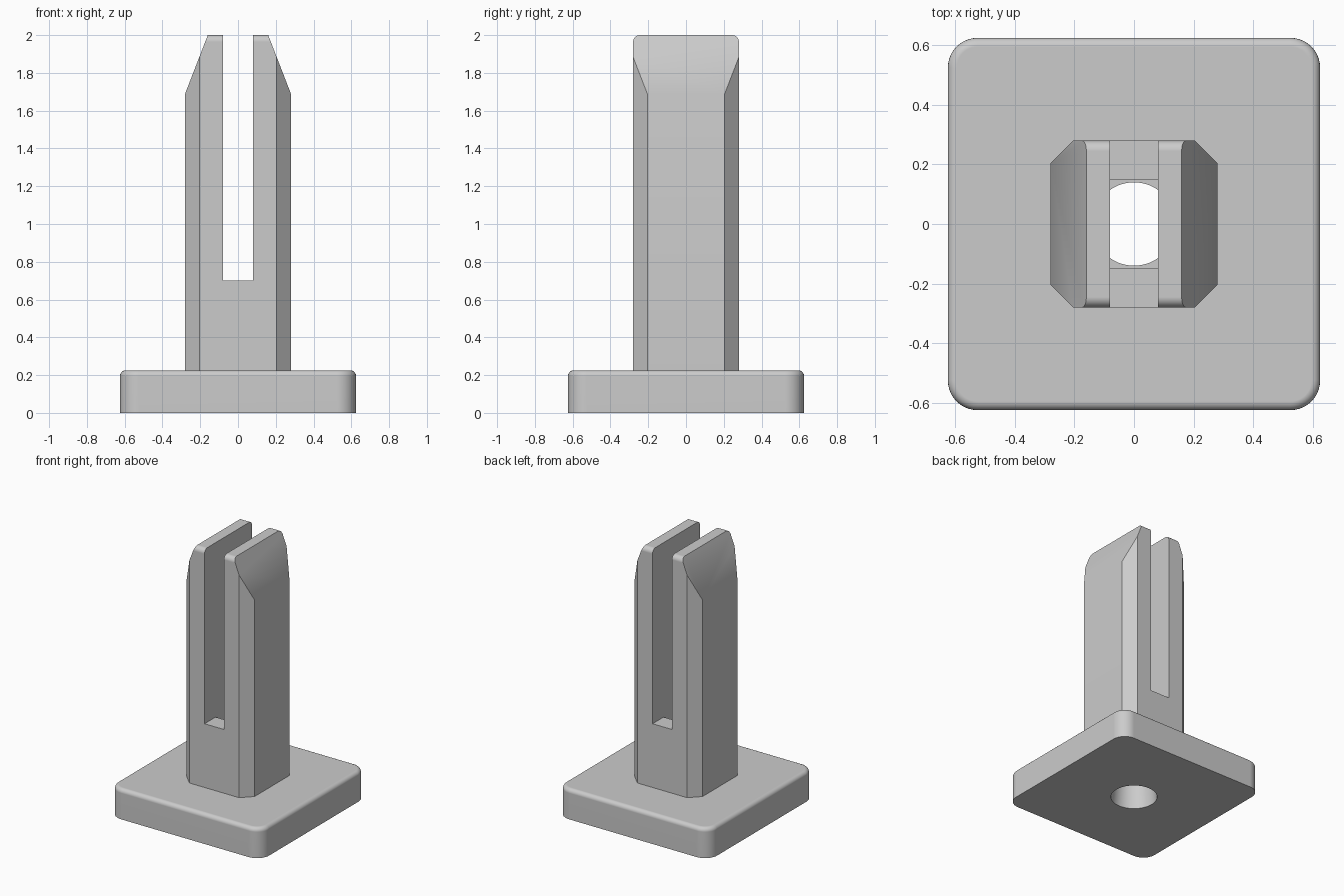
import bpy
import bmesh
from mathutils import Vector

default = bpy.data.objects.get("Cube")
if default:
    bpy.data.objects.remove(default, do_unlink=True)

PLATE_HALF, PLATE_TOP = 0.625, 0.225
POST_HALF, POST_FLAT, POST_TOP = 0.28, 0.205, 2.0
SLOT_HALF, SLOT_FLOOR, POCKET_HALF = 0.08, 0.70, 0.15

grey = bpy.data.materials.new("plain grey")
grey.use_nodes = True
colour = (0.6, 0.6, 0.6, 1)
grey.diffuse_color = colour
grey.node_tree.nodes["Principled BSDF"].inputs["Base Color"].default_value = colour


def prism(points, direction):
    """Extrude a closed outline along a direction."""
    bm = bmesh.new()
    face = bm.faces.new([bm.verts.new(p) for p in points])
    grown = bmesh.ops.extrude_face_region(bm, geom=[face])["geom"]
    bmesh.ops.translate(bm, vec=direction,
                        verts=[g for g in grown if isinstance(g, bmesh.types.BMVert)])
    bmesh.ops.recalc_face_normals(bm, faces=bm.faces)
    return bm


def bevel(bm, rule, width, segments):
    """Round the edges that satisfy a rule on their two end points."""
    edges = [e for e in bm.edges if rule(e.verts[0].co, e.verts[1].co)]
    bmesh.ops.bevel(bm, geom=edges, offset=width, segments=segments,
                    profile=0.5, affect='EDGES', clamp_overlap=True)


def make_object(name, bm):
    bmesh.ops.recalc_face_normals(bm, faces=bm.faces)
    mesh = bpy.data.meshes.new(name)
    bm.to_mesh(mesh)
    bm.free()
    obj = bpy.data.objects.new(name, mesh)
    mesh.materials.append(grey)
    bpy.context.collection.objects.link(obj)
    return obj


def finish(obj, cutter):
    """Cut the part, then shade it smooth with sharp corners."""
    cutter.hide_render = True
    bpy.ops.object.select_all(action='DESELECT')
    bpy.context.view_layer.objects.active = obj
    obj.select_set(True)
    cut = obj.modifiers.new("cut", 'BOOLEAN')
    cut.operation, cut.solver, cut.object = 'DIFFERENCE', 'EXACT', cutter
    bpy.ops.object.modifier_apply(modifier=cut.name)
    bpy.data.objects.remove(cutter, do_unlink=True)
    bpy.ops.object.shade_smooth_by_angle()
    normals = obj.modifiers.new("flat faces", 'WEIGHTED_NORMAL')
    normals.keep_sharp = True


# Base plate with rounded corners, a soft top rim and a tapered hole
h = PLATE_HALF
bm = prism([(-h, -h, 0), (h, -h, 0), (h, h, 0), (-h, h, 0)], (0, 0, PLATE_TOP))
bevel(bm, lambda a, b: abs(a.z - b.z) > 0.1, 0.1, 10)
bevel(bm, lambda a, b: min(a.z, b.z) > PLATE_TOP - 0.001, 0.03, 5)
plate = make_object("base_plate", bm)

bm = bmesh.new()
bmesh.ops.create_cone(bm, cap_ends=True, segments=64, radius1=0.169, radius2=0.131, depth=0.425)
bmesh.ops.translate(bm, vec=(0, 0, PLATE_TOP / 2), verts=bm.verts)
finish(plate, make_object("hole_cutter", bm))

# Post: square with chamfered corners
h, f, z = POST_HALF, POST_FLAT, PLATE_TOP
bm = prism([(-f, -h, z), (f, -h, z), (h, -f, z), (h, f, z),
            (f, h, z), (-f, h, z), (-h, f, z), (-h, -f, z)], (0, 0, POST_TOP - z))

# Sloping shoulders on both sides
for side in (-1, 1):
    cut = bmesh.ops.bisect_plane(
        bm, geom=bm.verts[:] + bm.edges[:] + bm.faces[:],
        plane_co=Vector((side * h, 0, 1.69)), plane_no=Vector((side * 0.31, 0, 0.12)),
        clear_outer=True)["geom_cut"]
    bmesh.ops.contextual_create(bm, geom=[g for g in cut if isinstance(g, bmesh.types.BMEdge)])
bmesh.ops.recalc_face_normals(bm, faces=bm.faces)

# Rounded front and back top edges
bevel(bm, lambda a, b: min(a.z, b.z) > POST_TOP - 0.001 and abs(a.y - b.y) < 0.001, 0.035, 6)
post = make_object("slotted_post", bm)

# Slot open to front and back, with a deeper pocket in the middle
x, p = -SLOT_HALF, POCKET_HALF
bm = prism([(x, -1, 3), (x, -1, SLOT_FLOOR), (x, -p, SLOT_FLOOR), (x, -p, 0.1),
            (x, p, 0.1), (x, p, SLOT_FLOOR), (x, 1, SLOT_FLOOR), (x, 1, 3)],
           (2 * SLOT_HALF, 0, 0))
finish(post, make_object("slot_cutter", bm))
